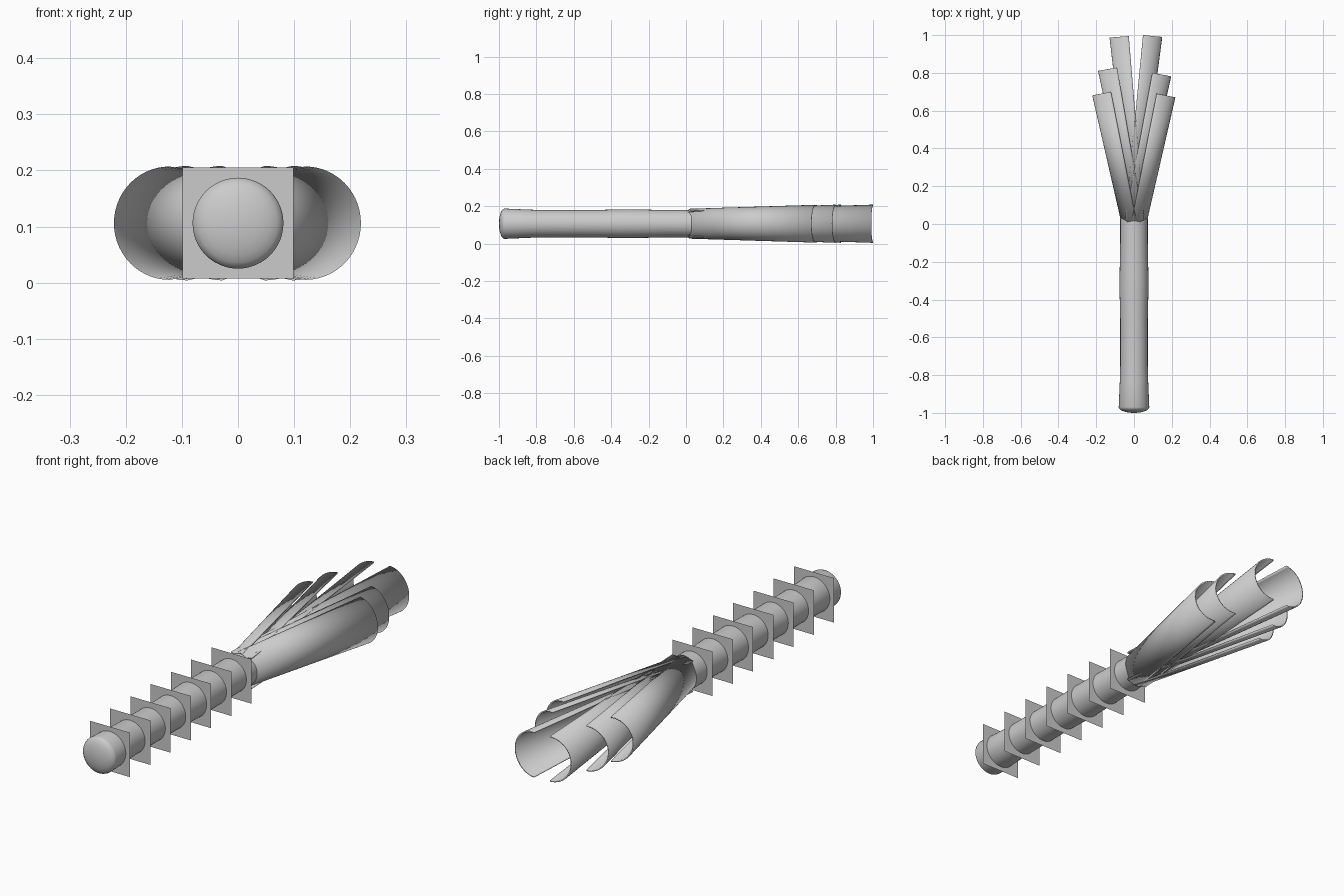
import bpy, bmesh, math
from mathutils import Vector

if "Cube" in bpy.data.objects:
    bpy.data.objects.remove(bpy.data.objects["Cube"])

ZC = 0.106  # height of the long axis


def make_object(name, verts, faces, smooth=True):
    mesh = bpy.data.meshes.new(name)
    mesh.from_pydata(verts, [], faces)
    bm = bmesh.new()
    bm.from_mesh(mesh)
    bmesh.ops.recalc_face_normals(bm, faces=bm.faces)
    bm.to_mesh(mesh)
    bm.free()
    obj = bpy.data.objects.new(name, mesh)
    bpy.context.collection.objects.link(obj)
    if smooth:
        bpy.ops.object.select_all(action='DESELECT')
        obj.select_set(True)
        bpy.context.view_layer.objects.active = obj
        bpy.ops.object.shade_smooth_by_angle(angle=math.radians(35))
    return obj


def lathe(name, profile, sides=48):
    """Revolve (y, radius) points around the long axis, closing both ends."""
    verts, faces = [], []
    for y, r in profile:
        for k in range(sides):
            a = 2 * math.pi * k / sides
            verts.append((r * math.cos(a), y, ZC + r * math.sin(a)))
    for i in range(len(profile) - 1):
        for k in range(sides):
            n = (k + 1) % sides
            faces.append((i * sides + k, i * sides + n,
                          (i + 1) * sides + n, (i + 1) * sides + k))
    faces.append(tuple(range(sides)))
    faces.append(tuple(range((len(profile) - 1) * sides, len(profile) * sides)))
    return make_object(name, verts, faces)


def leaf(name, side, x0, r0, x1, y1, r1, y0=0.02, steps=28):
    """Half-cone shell opening inward; side is -1 (left) or 1 (right)."""
    start, end = Vector((x0, y0, ZC)), Vector((x1, y1, ZC))
    d = (end - start).normalized()
    out = Vector((d.y, -d.x, 0)) * side
    verts, faces = [], []
    for c, r in ((start, r0), (end, r1)):
        for k in range(steps + 1):
            a = -math.pi / 2 + math.pi * k / steps
            verts.append(c + out * (r * math.cos(a)) + Vector((0, 0, r * math.sin(a))))
    n = steps + 1
    for k in range(steps):
        faces.append((k, k + 1, n + k + 1, n + k))
    obj = make_object(name, verts, faces)
    # face normals outward so the thickness grows inward
    f = obj.data.polygons[steps // 2]
    if f.normal.dot(out) < 0:
        obj.data.flip_normals()
    mod = obj.modifiers.new("thickness", 'SOLIDIFY')
    mod.thickness = 0.006
    mod.offset = -1
    return obj


# stalk with gently swelling sides and a rounded front cap
cap = [(-0.97 - 0.03 * math.sin(t), 0.081 * math.cos(t))
       for t in (math.radians(a) for a in (88, 75, 60, 45, 30, 15))]
lathe("stalk", cap + [(-0.97, 0.081), (-0.83, 0.075), (-0.75, 0.073), (-0.5, 0.073),
                      (-0.42, 0.075), (-0.33, 0.077), (-0.2, 0.075),
                      (-0.1, 0.073), (0.03, 0.073)])

# seven square cross plates
for i in range(7):
    y = -0.9 + i * 0.1425
    h = 0.099
    make_object(f"cross_plate_{i + 1}",
                [(-h, y, ZC - h), (h, y, ZC - h), (h, y, ZC + h), (-h, y, ZC + h)],
                [(0, 1, 2, 3)], smooth=False)

# splayed leaves: side, start x, start radius, end x, end y, end radius
leaves = [
    (-1, 0.012, 0.080, -0.122, 0.70, 0.101),
    (1, -0.012, 0.080, 0.120, 0.69, 0.101),
    (-1, 0.050, 0.070, -0.090, 0.828, 0.102),
    (1, -0.048, 0.070, 0.097, 0.80, 0.102),
    (-1, 0.054, 0.070, -0.028, 0.995, 0.102),
    (1, -0.047, 0.070, 0.048, 1.0, 0.102),
]
for i, (s, x0, r0, x1, y1, r1) in enumerate(leaves):
    leaf(f"leaf_{i + 1}", s, x0, r0, x1, y1, r1)

# rest the model on the floor
bpy.context.view_layer.update()
